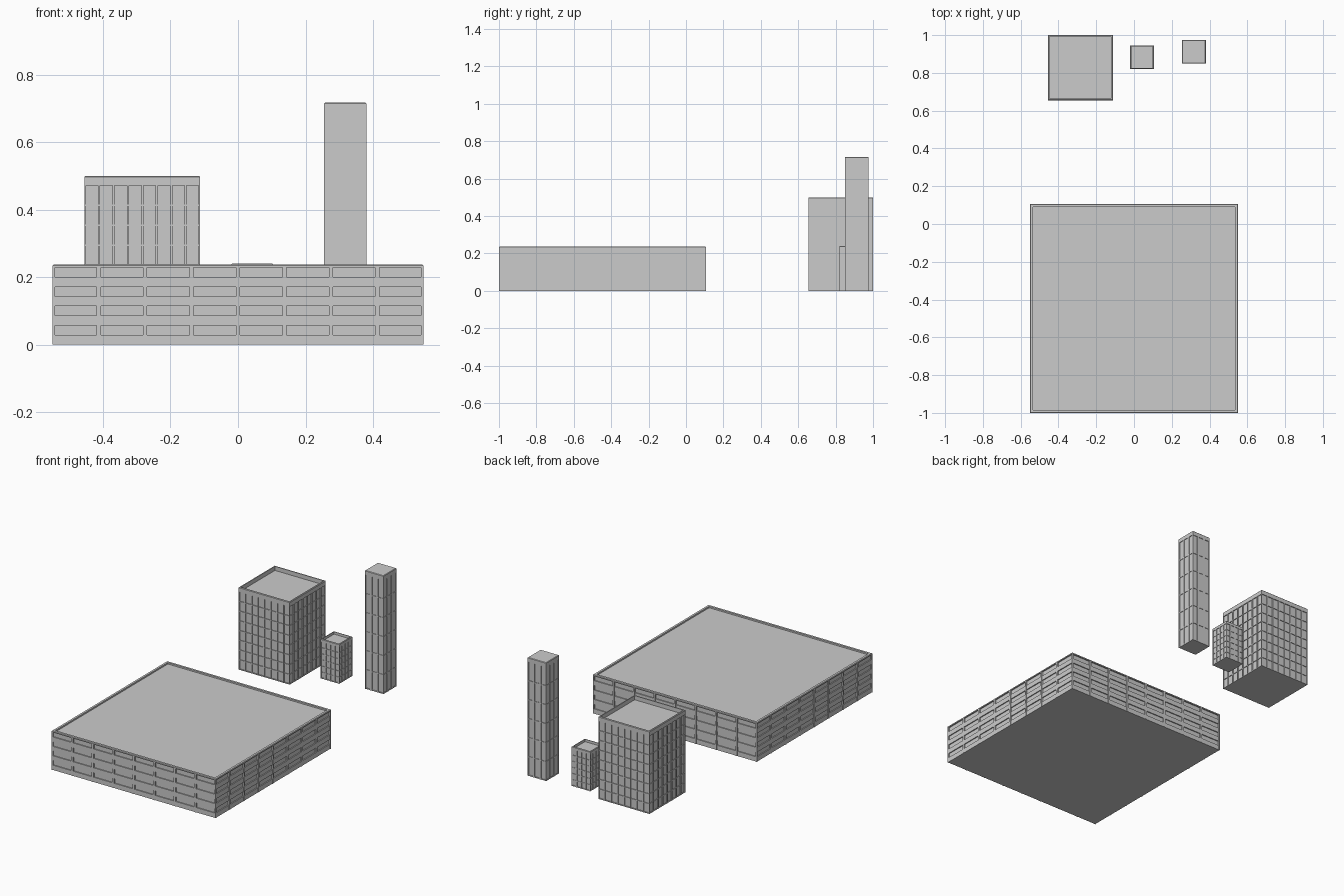
import bpy, bmesh
from mathutils import Matrix, Vector

if "Cube" in bpy.data.objects:
    bpy.data.objects.remove(bpy.data.objects["Cube"])


def new_object(name, bm, loc):
    bmesh.ops.recalc_face_normals(bm, faces=bm.faces)
    mesh = bpy.data.meshes.new(name)
    bm.to_mesh(mesh)
    bm.free()
    ob = bpy.data.objects.new(name, mesh)
    ob.location = loc
    bpy.context.collection.objects.link(ob)
    return ob


def box(bm, lo, hi):
    lo, hi = Vector(lo), Vector(hi)
    m = Matrix.Translation((lo + hi) / 2) @ Matrix.Diagonal((*(hi - lo), 1))
    return bmesh.ops.create_cube(bm, size=1, matrix=m)["verts"]


def side_box(bm, side, half, u0, u1, depth0, depth1, z0, z1):
    """Box on one facade: u runs along the wall, depth is measured inward."""
    out = half[1] if side < 2 else half[0]
    sign = -1 if side % 2 == 0 else 1
    a, b = sorted((sign * (out - depth0), sign * (out - depth1)))
    if side < 2:
        box(bm, (u0, a, z0), (u1, b, z1))
    else:
        box(bm, (a, u0, z0), (b, u1, z1))


def building(name, x0, x1, y0, y1, top, eave, bays, bands, pier, depth,
             band_set, rim, sink):
    hx, hy = (x1 - x0) / 2, (y1 - y0) / 2
    half = (hx, hy)
    loc = ((x0 + x1) / 2, (y0 + y1) / 2, 0)

    # Recessed window body
    bm = bmesh.new()
    box(bm, (-hx + depth, -hy + depth, 0), (hx - depth, hy - depth, eave))
    tops = [f for f in bm.faces if f.calc_center_median().z > eave - 1e-4]
    bmesh.ops.delete(bm, geom=tops, context='FACES_ONLY')
    new_object(name + "_window_walls", bm, loc)

    # Roof crown with a bevelled lip and sunken roof
    bm = bmesh.new()
    verts = box(bm, (-hx, -hy, eave), (hx, hy, top))
    edges = [e for e in bm.edges if all(v.co.z > top - 1e-4 for v in e.verts)]
    bmesh.ops.bevel(bm, geom=edges, offset=0.003, segments=1, affect='EDGES')
    if sink:
        bm.normal_update()
        roof = max(bm.faces, key=lambda f: f.calc_center_median().z)
        bmesh.ops.inset_region(bm, faces=[roof], thickness=rim)
        inner = bmesh.ops.extrude_face_region(bm, geom=[roof])["geom"]
        for v in inner:
            if isinstance(v, bmesh.types.BMVert):
                v.co.z -= sink
        if roof.is_valid:
            bmesh.ops.delete(bm, geom=[roof], context='FACES_ONLY')
    new_object(name + "_roof_crown", bm, loc)

    # Vertical piers, with half-width strips at the corners
    bm = bmesh.new()
    for side in range(4):
        h = hx if side < 2 else hy
        for i in range(1, bays):
            u = -h + 2 * h * i / bays
            side_box(bm, side, half, u - pier / 2, u + pier / 2, 0, depth, 0, eave)
    for sx in (-1, 1):
        for sy in (-1, 1):
            xs = sorted((sx * hx, sx * (hx - max(pier / 2, depth))))
            ys = sorted((sy * hy, sy * (hy - max(pier / 2, depth))))
            box(bm, (xs[0], ys[0], 0), (xs[1], ys[1], eave))
    new_object(name + "_piers", bm, loc)

    # Horizontal floor bands
    bm = bmesh.new()
    for side in range(4):
        h = (hx if side < 2 else hy) - depth
        for z0, z1 in bands:
            side_box(bm, side, half, -h, h, band_set, depth, z0, z1)
    new_object(name + "_floor_bands", bm, loc)


def floors(pitch, count, thick):
    return [(0, thick)] + [(i * pitch - thick / 2, i * pitch + thick / 2)
                           for i in range(1, count)]


# Broad low block with wide spandrels
building("low_block", -0.55, 0.55, -1.0, 0.107, 0.237, 0.228, 8,
         [(i * 0.057, i * 0.057 + 0.029) for i in range(4)],
         0.012, 0.008, 0.002, 0.018, 0.012)
# Mid-rise block with a square window grid
building("mid_rise", -0.455, -0.112, 0.655, 1.0, 0.5, 0.472, 8,
         floors(0.059, 8, 0.005), 0.006, 0.005, 0.001, 0.008, 0.025)
# Small block
building("small_block", -0.02, 0.105, 0.82, 0.945, 0.24, 0.222, 4,
         floors(0.037, 6, 0.005), 0.008, 0.004, 0.001, 0.005, 0.015)
# Slender tower with a flat cap
building("tower", 0.255, 0.38, 0.85, 0.975, 0.717, 0.69, 3,
         floors(0.115, 6, 0.006), 0.012, 0.004, 0.001, 0.0, 0.0)
